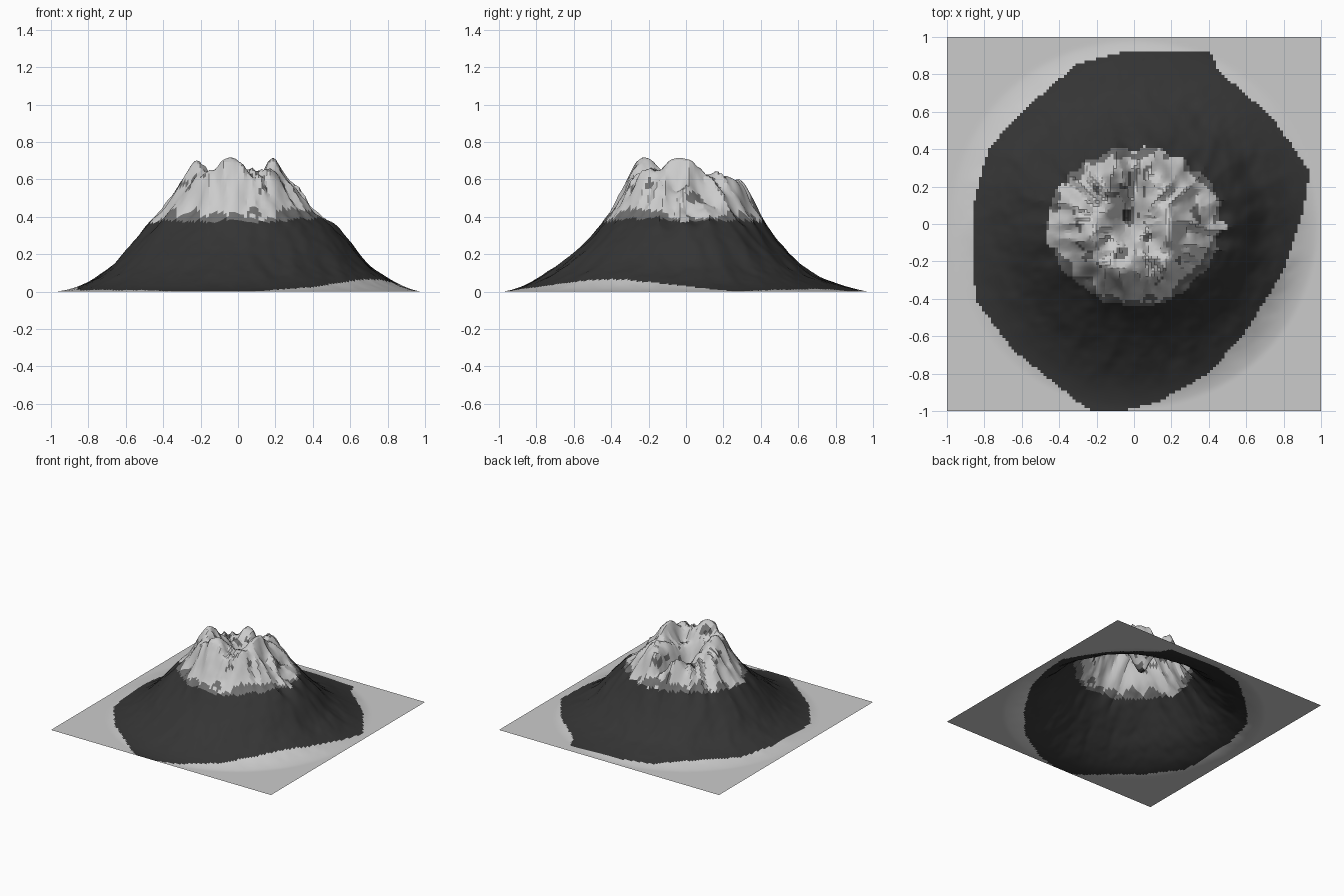
import bpy, bmesh, math
from mathutils import Vector, noise

if "Cube" in bpy.data.objects:
    bpy.data.objects.remove(bpy.data.objects["Cube"])

N = 128
# Slope profiles, height at radius 0.0, 0.1 ... 1.0 for east, north, west, south
PROFILES = [
    [.58, .60, .62, .57, .45, .375, .28, .16, .085, .03, 0],
    [.58, .59, .59, .57, .42, .275, .165, .09, .05, .02, 0],
    [.58, .61, .64, .59, .46, .345, .235, .13, .06, .018, 0],
    [.58, .63, .66, .62, .435, .31, .215, .14, .075, .025, 0],
]
# Summit peaks and crater hollows: x, y, height change, width x, width y
BUMPS = [
    (.19, -.03, .12, .05, .08), (-.04, -.21, .10, .05, .06),
    (-.22, -.06, .06, .06, .08), (.14, .16, .04, .05, .08),
    (-.15, .15, -.08, .10, .10), (-.12, .30, .03, .06, .06),
    (.08, -.10, -.07, .05, .06), (.14, .29, .03, .05, .06),
    (-.14, -.12, -.04, .04, .06),
    (-.04, .04, -.23, .07, .10), (.01, .22, -.16, .045, .11),
    (.02, .38, -.03, .04, .06),
]
# Foot of the rock: outline points in the ground plane
OUTLINE = [(.94, .28), (.74, .57), (.45, .82), (.41, .92), (-.05, .92), (-.3, .86),
           (-.6, .6), (-.78, .4), (-.86, .1), (-.85, -.4), (-.65, -.67), (-.25, -.99),
           (-.1, -1.01), (.13, -.95), (.4, -.8), (.6, -.57), (.8, -.25), (.9, .05)]


def sample(p, r):
    t = min(r * 10, 9.999)
    i = int(t)
    f = t - i
    a, b, c, d = p[max(i - 1, 0)], p[i], p[i + 1], p[min(i + 2, 10)]
    return b + .5 * f * (c - a + f * (2 * a - 5 * b + 4 * c - d + f * (3 * (b - c) + d - a)))


def height(x, y):
    r = math.hypot(x, y)
    if r >= .98:
        return 0
    q = (math.atan2(y, x) / (math.pi / 2)) % 4
    i = int(q) % 4
    f = q - int(q)
    f = f * f * (3 - 2 * f)
    rr = r / .98
    z = sample(PROFILES[i], rr) * (1 - f) + sample(PROFILES[(i + 1) % 4], rr) * f
    for bx, by, h, wx, wy in BUMPS:
        z += h * math.exp(-((x - bx) / wx) ** 2 - ((y - by) / wy) ** 2)
    # Radial gullies and rough rock, fading towards the foot
    u = Vector((x / (r + .05), y / (r + .05), r * .8))
    gully = .4 - abs(noise.noise(u * 4.5)) * 2
    rough = noise.noise(Vector((x, y, .3)) * 11) + .6 * noise.noise(Vector((x, y, .7)) * 25)
    amp = .016 * min(1, z / .12) + .04 * max(0, min(1, (z - .3) / .2))
    z += amp * (.8 * gully * min(1, r / .3) + .5 * rough)
    if z > .69:
        z = .69 + (z - .69) * .6
    return max(0, min(.725, z))


def inside(x, y):
    hit = False
    for (ax, ay), (bx, by) in zip(OUTLINE, OUTLINE[1:] + OUTLINE[:1]):
        if (ay > y) != (by > y) and x < ax + (y - ay) * (bx - ax) / (by - ay):
            hit = not hit
    return hit


# Mountain: a square sheet raised into a cratered cone
bm = bmesh.new()
bmesh.ops.create_grid(bm, x_segments=N, y_segments=N, size=1)
for v in bm.verts:
    v.co.z = height(v.co.x, v.co.y)

# Ground, dark rock, grey scree and snow bands
for f in bm.faces:
    c = f.calc_center_median()
    wob = noise.noise(c * 9) + .4 * noise.noise(c * 22)
    if not inside(c.x, c.y):
        f.material_index = 0
    elif c.z < .38 + .02 * wob:
        f.material_index = 1
    elif c.z < .41 - .08 * min(c.y, .1) + .1 * wob or wob > .42:
        f.material_index = 2
    else:
        f.material_index = 3

mesh = bpy.data.meshes.new("mountain")
bm.to_mesh(mesh)
bm.free()
for name, g in (("ground", .8), ("dark_rock", .035), ("scree", .16), ("snow", .8)):
    m = bpy.data.materials.new(name)
    m.diffuse_color = (g, g, g, 1)
    m.use_nodes = True
    m.node_tree.nodes["Principled BSDF"].inputs["Base Color"].default_value = m.diffuse_color
    mesh.materials.append(m)
mountain = bpy.data.objects.new("mountain", mesh)
bpy.context.collection.objects.link(mountain)
bpy.context.view_layer.objects.active = mountain
mountain.select_set(True)
bpy.ops.object.shade_smooth_by_angle(angle=math.radians(20))
